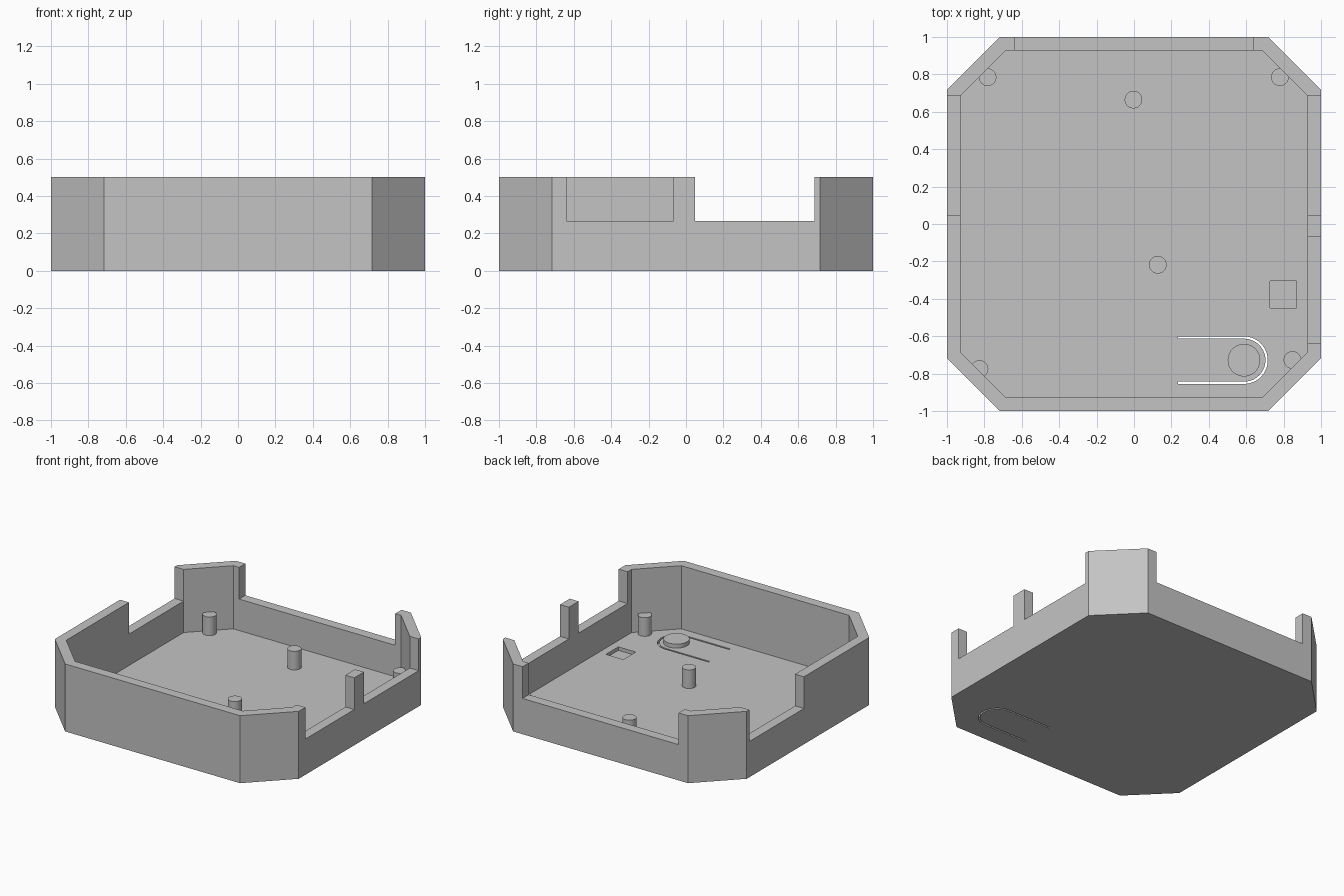
import bpy, bmesh, math

cube = bpy.data.objects.get("Cube")
if cube:
    bpy.data.objects.remove(cube, do_unlink=True)

HEIGHT, FLOOR, RIM = 0.5, 0.032, 0.265
INNER = 0.927

grey = bpy.data.materials.new("light grey plastic")
grey.use_nodes = True
colour = (0.55, 0.55, 0.55, 1)
grey.diffuse_color = colour
grey.node_tree.nodes["Principled BSDF"].inputs["Base Color"].default_value = colour


def prism(name, outline, z0, z1):
    """Extrude a counter-clockwise outline from z0 to z1."""
    bm = bmesh.new()
    base = bm.faces.new([bm.verts.new((x, y, z0)) for x, y in outline])
    extruded = bmesh.ops.extrude_face_region(bm, geom=[base], use_keep_orig=True)
    top = [v for v in extruded["geom"] if isinstance(v, bmesh.types.BMVert)]
    bmesh.ops.translate(bm, verts=top, vec=(0, 0, z1 - z0))
    bmesh.ops.recalc_face_normals(bm, faces=bm.faces)
    mesh = bpy.data.meshes.new(name)
    bm.to_mesh(mesh)
    bm.free()
    mesh.materials.append(grey)
    obj = bpy.data.objects.new(name, mesh)
    bpy.context.collection.objects.link(obj)
    return obj


def octagon(half, corner):
    """Square outline with chamfered corners."""
    a, b = half, corner
    return [(b, -a), (a, -b), (a, b), (b, a), (-b, a), (-a, b), (-a, -b), (-b, -a)]


def rectangle(x0, x1, y0, y1):
    return [(x0, y0), (x1, y0), (x1, y1), (x0, y1)]


def arc(cx, cy, r, start, end, steps):
    angles = [math.radians(start + (end - start) * i / steps) for i in range(steps + 1)]
    return [(cx + r * math.cos(t), cy + r * math.sin(t)) for t in angles]


def activate(obj):
    bpy.ops.object.select_all(action="DESELECT")
    obj.select_set(True)
    bpy.context.view_layer.objects.active = obj


def carve(target, cutter):
    """Subtract the cutter and discard it."""
    cutter.hide_render = True
    activate(target)
    mod = target.modifiers.new("cut", "BOOLEAN")
    mod.operation = "DIFFERENCE"
    mod.solver = "EXACT"
    mod.object = cutter
    bpy.ops.object.modifier_apply(modifier=mod.name)
    bpy.data.objects.remove(cutter, do_unlink=True)


def smooth(obj):
    activate(obj)
    bpy.ops.object.shade_smooth_by_angle(angle=math.radians(30))


def cylinder(name, x, y, r, z0, z1):
    smooth(prism(name, arc(x, y, r, 0, 360, 40)[:-1], z0, z1))


# Open tray with chamfered corners
tray = prism("tray", octagon(1, 0.717), 0, HEIGHT)
carve(tray, prism("cavity", octagon(INNER, 0.687), FLOOR, 1))

# Lowered rim openings in the back and side walls
openings = [
    (-0.64, 0.64, 0.85, 1.1),
    (-1.1, -0.85, 0.047, 0.687),
    (0.85, 1.1, 0.047, 0.687),
    (0.85, 1.1, -0.64, -0.067),
]
for box in openings:
    carve(tray, prism("opening", rectangle(*box), RIM, 1))

# Square pocket in the floor
carve(tray, prism("pocket", rectangle(0.727, 0.87, -0.45, -0.305), 0.006, 0.1))

# U-shaped slit that frees the flexible button tongue
BX, BY = 0.588, -0.728
TONGUE = 0.235
slit = [(TONGUE, BY - 0.127)] + arc(BX, BY, 0.127, -90, 90, 28) + [(TONGUE, BY + 0.127)]
slit += [(TONGUE, BY + 0.115)] + arc(BX, BY, 0.115, 90, -90, 28) + [(TONGUE, BY - 0.115)]
carve(tray, prism("slit", slit, -0.1, 0.1))
smooth(tray)

# Raised round button
cylinder("button", BX, BY, 0.087, FLOOR - 0.01, 0.062)

# Support posts
posts = {
    "back_right_post": (-0.783, 0.785),
    "back_left_post": (0.78, 0.785),
    "back_middle_post": (-0.003, 0.665),
    "centre_post": (0.127, -0.218),
    "front_left_post": (0.847, -0.727),
    "front_right_post": (-0.826, -0.775),
}
for name, (x, y) in posts.items():
    cylinder(name, x, y, 0.047, FLOOR - 0.01, 0.17)
